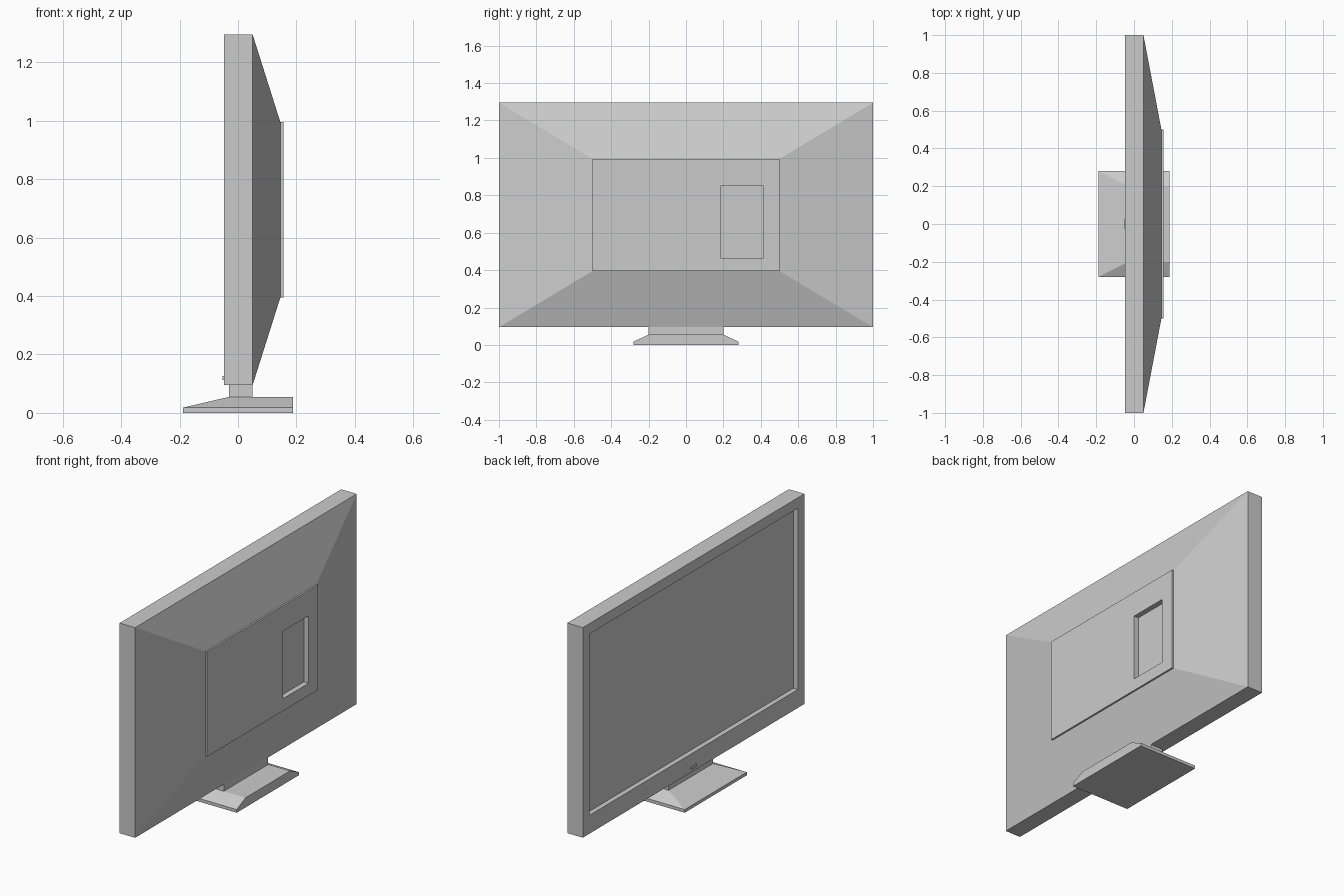
import bpy, bmesh

cube = bpy.data.objects.get("Cube")
if cube:
    bpy.data.objects.remove(cube, do_unlink=True)

grey = bpy.data.materials.new("plain grey")
grey.use_nodes = True
colour = (0.6, 0.6, 0.6, 1)
grey.diffuse_color = colour
grey.node_tree.nodes["Principled BSDF"].inputs["Base Color"].default_value = colour


def loft(name, axis, sections, cap_start=True, cap_end=True):
    """Join rectangles (position, u0, u1, v0, v1) along the x or z axis."""
    bm = bmesh.new()
    rings = []
    for p, u0, u1, v0, v1 in sections:
        corners = [(u0, v0), (u1, v0), (u1, v1), (u0, v1)]
        rings.append([bm.verts.new((p, u, v) if axis == "x" else (u, v, p))
                      for u, v in corners])
    for a, b in zip(rings, rings[1:]):
        for i in range(4):
            j = (i + 1) % 4
            bm.faces.new((a[i], a[j], b[j], b[i]))
    if cap_start:
        bm.faces.new(rings[0][::-1])
    if cap_end:
        bm.faces.new(rings[-1])
    bmesh.ops.recalc_face_normals(bm, faces=bm.faces)
    mesh = bpy.data.meshes.new(name)
    bm.to_mesh(mesh)
    bm.free()
    mesh.materials.append(grey)
    obj = bpy.data.objects.new(name, mesh)
    bpy.context.collection.objects.link(obj)
    return obj


# Rectangles shared by neighbouring rings
opening = (-0.94, 0.94, 0.2, 1.235)
outline = (-1, 1, 0.095, 1.295)
panel = (-0.5, 0.5, 0.395, 0.995)
pocket = (0.185, 0.415, 0.465, 0.85)

# Bezel, sides and tapered back, with the recessed screen at its front
# and the raised rear panel with a sunken pocket at its back
loft("display_housing", "x", [
    (-0.02, *opening), (-0.048, *opening), (-0.048, *outline),
    (0.05, *outline), (0.145, *panel), (0.155, *panel),
    (0.155, *pocket), (0.125, *pocket)])

# Small indicator on the lower bezel
loft("power_indicator", "x", [
    (-0.053, -0.024, 0.024, 0.113, 0.127),
    (-0.047, -0.024, 0.024, 0.113, 0.127)])

# Stand: short neck and a foot sloping down at the front and both ends
neck = (-0.03, 0.05, -0.2, 0.2)
foot = (-0.188, 0.188, -0.28, 0.28)
loft("stand_neck", "z", [(0.05, *neck), (0.1, *neck)])
loft("stand_foot", "z", [
    (0, *foot), (0.018, *foot), (0.055, -0.03, 0.188, -0.2, 0.2)])
